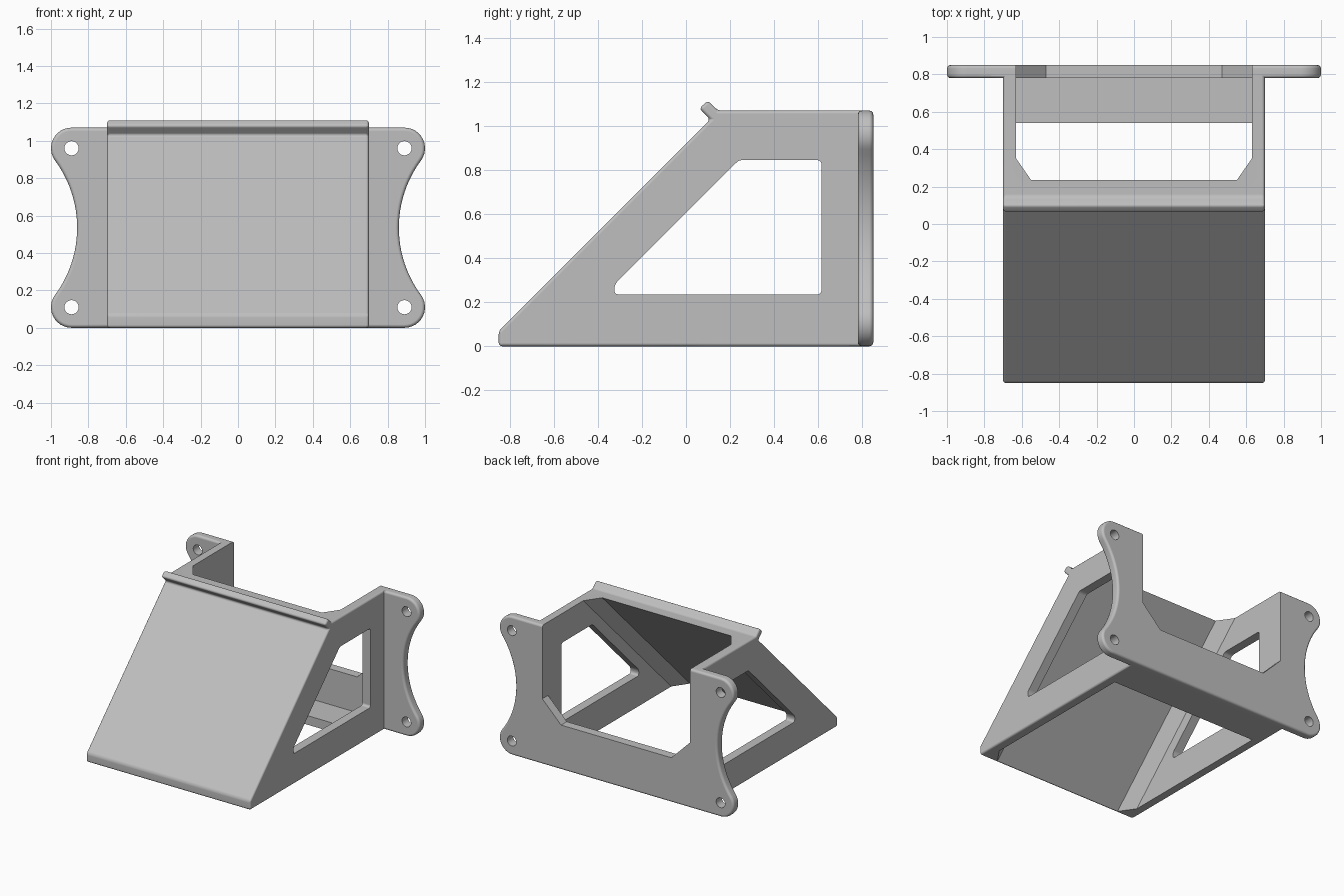
import bpy, bmesh
from math import sin, cos, atan2, pi, radians

if "Cube" in bpy.data.objects:
    bpy.data.objects.remove(bpy.data.objects["Cube"])

grey = bpy.data.materials.new("plain_grey")
grey.use_nodes = True
colour = (0.52, 0.52, 0.52, 1)
grey.diffuse_color = colour
grey.node_tree.nodes["Principled BSDF"].inputs["Base Color"].default_value = colour


def add_object(name, bm):
    bmesh.ops.recalc_face_normals(bm, faces=bm.faces[:])
    mesh = bpy.data.meshes.new(name)
    bm.to_mesh(mesh)
    bm.free()
    mesh.materials.append(grey)
    obj = bpy.data.objects.new(name, mesh)
    bpy.context.collection.objects.link(obj)
    return obj


def prism(name, outline, axis, lo, hi):
    """Extrude a (y, z) outline along x, or an (x, z) outline along y."""
    bm = bmesh.new()
    place = (lambda p, t: (t, *p)) if axis == "x" else (lambda p, t: (p[0], t, p[1]))
    ends = [[bm.verts.new(place(p, t)) for p in outline] for t in (lo, hi)]
    for end in ends:
        bm.faces.new(end)
    n = len(outline)
    for i in range(n):
        j = (i + 1) % n
        bm.faces.new((ends[0][i], ends[0][j], ends[1][j], ends[1][i]))
    return add_object(name, bm)


def apply(obj, mod):
    bpy.context.view_layer.objects.active = obj
    bpy.ops.object.modifier_apply(modifier=mod.name)


def bevel(obj, width, angle=30):
    mod = obj.modifiers.new("Bevel", "BEVEL")
    mod.width, mod.segments = width, 3
    mod.limit_method, mod.angle_limit = "ANGLE", radians(angle)
    apply(obj, mod)


def combine(obj, other, operation):
    mod = obj.modifiers.new("Boolean", "BOOLEAN")
    mod.operation, mod.object, mod.solver = operation, other, "EXACT"
    apply(obj, mod)
    bpy.data.objects.remove(other)


def arc(cx, cz, r, start, end, steps):
    angles = [start + (end - start) * i / steps for i in range(steps + 1)]
    return [(cx + r * cos(a), cz + r * sin(a)) for a in angles]


TOP, BACK, FLANGE, WALL = 1.07, 0.85, 0.78, 0.63

# Wedge body with the raised lip at the top of the slope
body = prism("angled_bracket", [
    (-BACK, 0), (0.82, 0), (0.82, TOP), (0.145, TOP), (0.10, 1.115),
    (0.06, 1.08), (0.11, 1.03), (-BACK, 0.07)], "x", -0.70, 0.70)
bevel(body, 0.015)

# Back flange: rounded ears joined by a concave arc on each side
ear_x, ear_r, waist = 0.89, 0.11, 0.86
mid, half = TOP / 2, TOP / 2 - ear_r
gap = ear_x - waist
big_r = (half**2 + gap**2 - ear_r**2) / (2 * (ear_r + gap))
tilt = atan2(half, waist + big_r - ear_x)
side = arc(ear_x, mid - half, ear_r, -pi / 2, tilt, 12)
side += arc(waist + big_r, mid, big_r, pi + tilt, pi - tilt, 24)[1:-1]
side += arc(ear_x, mid + half, ear_r, -tilt, pi / 2, 12)
flange = prism("back_flange", side + [(-x, z) for x, z in reversed(side)],
               "y", FLANGE, BACK)
bevel(flange, 0.018, 60)
combine(body, flange, "UNION")

# Cavity under the sloping panel, with chamfered corners along the walls
bm = bmesh.new()
for x, rise in ((0.55, 0.835), (WALL, 0.72)):
    for sx in (-x, x):
        for y, z in ((-0.1 - rise, -0.1), (1.2 - rise, 1.2), (0.54, 1.2), (0.54, -0.1)):
            bm.verts.new((sx, y, z))
hull = bmesh.ops.convex_hull(bm, input=bm.verts[:])
loose = [v for v in bm.verts if not v.link_faces]
bmesh.ops.delete(bm, geom=loose, context="VERTS")
bmesh.ops.dissolve_limit(bm, angle_limit=0.01, verts=bm.verts[:], edges=bm.edges[:])
combine(body, add_object("cavity_cutter", bm), "DIFFERENCE")

# Space above the rear floor strip
combine(body, prism("floor_cutter", [(0.5, 0.07), (FLANGE, 0.07), (FLANGE, 1.2), (0.5, 1.2)],
                    "x", -WALL, WALL), "DIFFERENCE")

# Open-topped rear opening with chamfered lower corners
half_open = [(0.47, 0.345), (WALL, 0.505), (WALL, 1.2)]
combine(body, prism("rear_cutter", half_open + [(-x, z) for x, z in reversed(half_open)],
                    "y", 0.7, 1.0), "DIFFERENCE")

# Side windows
window = prism("window_cutter", [(-0.325, 0.235), (0.615, 0.235), (0.615, 0.845),
                                 (0.24, 0.845), (-0.325, 0.28)], "x", -0.9, 0.9)
bevel(window, 0.018)
combine(body, window, "DIFFERENCE")

# Screw holes in the ears
for sx in (-1, 1):
    for z in (mid - half, mid + half):
        ring = arc(sx * ear_x, z, 0.038, 0, 2 * pi, 24)[:-1]
        combine(body, prism("hole_cutter", ring, "y", 0.7, 1.0), "DIFFERENCE")

# Smooth the rounded edges and keep the flats flat
bpy.ops.object.select_all(action="DESELECT")
body.select_set(True)
bpy.context.view_layer.objects.active = body
bpy.ops.object.shade_smooth_by_angle(angle=radians(40))
weighted = body.modifiers.new("Weighted normals", "WEIGHTED_NORMAL")
weighted.keep_sharp = True
